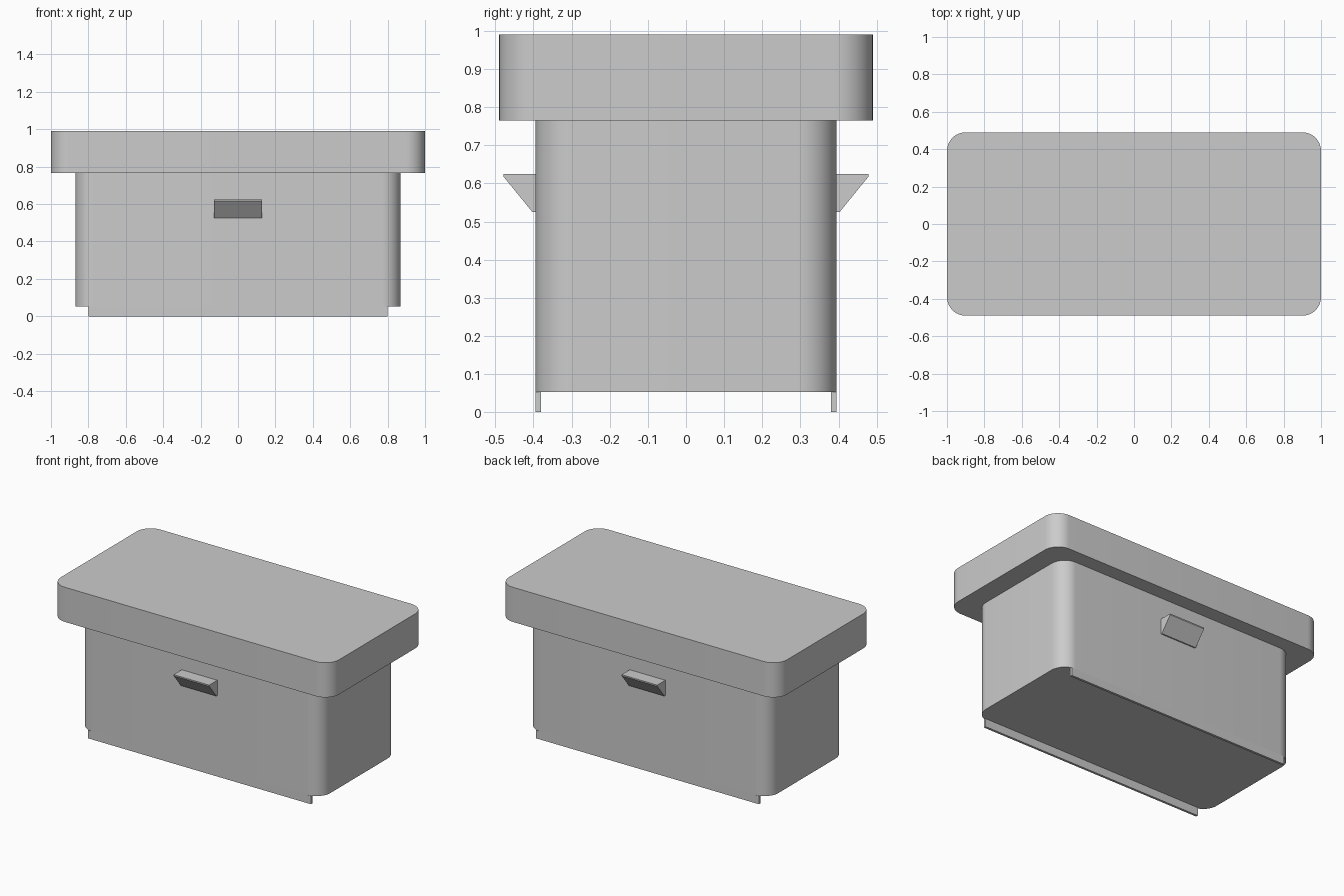
import bpy, bmesh, math

cube = bpy.data.objects.get("Cube")
if cube:
    bpy.data.objects.remove(cube, do_unlink=True)

grey = bpy.data.materials.new("light grey")
grey.use_nodes = True
colour = (0.6, 0.6, 0.6, 1)
grey.diffuse_color = colour
grey.node_tree.nodes["Principled BSDF"].inputs["Base Color"].default_value = colour


def extrude(name, outline, offset):
    """Closed prism from a flat outline pushed along offset."""
    bm = bmesh.new()
    face = bm.faces.new([bm.verts.new(p) for p in outline])
    res = bmesh.ops.extrude_face_region(bm, geom=[face], use_keep_orig=True)
    verts = [g for g in res["geom"] if isinstance(g, bmesh.types.BMVert)]
    bmesh.ops.translate(bm, verts=verts, vec=offset)
    bmesh.ops.recalc_face_normals(bm, faces=bm.faces)
    mesh = bpy.data.meshes.new(name)
    bm.to_mesh(mesh)
    bm.free()
    mesh.materials.append(grey)
    obj = bpy.data.objects.new(name, mesh)
    bpy.context.collection.objects.link(obj)
    return obj


def rounded_slab(name, hx, hy, z0, z1, radius, steps=12):
    """Upright box with rounded vertical corners."""
    outline = []
    for i, (sx, sy) in enumerate([(1, 1), (-1, 1), (-1, -1), (1, -1)]):
        for k in range(steps + 1):
            a = (i + k / steps) * math.pi / 2
            outline.append((sx * (hx - radius) + radius * math.cos(a),
                            sy * (hy - radius) + radius * math.sin(a), z0))
    obj = extrude(name, outline, (0, 0, z1 - z0))
    bpy.ops.object.select_all(action="DESELECT")
    obj.select_set(True)
    bpy.context.view_layer.objects.active = obj
    bpy.ops.object.shade_smooth_by_angle(angle=math.radians(30))
    return obj


# Lid and container body
rounded_slab("lid", 1.0, 0.49, 0.765, 0.99, 0.1)
rounded_slab("body", 0.87, 0.395, 0.053, 0.765, 0.1)

# Foot rails and grip ledges on the front and back
rail = [(0.38, 0), (0.395, 0), (0.395, 0.053), (0.38, 0.053)]
grip = [(0.39, 0.525), (0.403, 0.525), (0.478, 0.617), (0.478, 0.625), (0.39, 0.625)]
for side, s in (("front", -1), ("back", 1)):
    for part, profile, half in (("foot_rail", rail, 0.8), ("grip", grip, 0.128)):
        extrude(f"{side}_{part}", [(-half, s * y, z) for y, z in profile], (2 * half, 0, 0))
